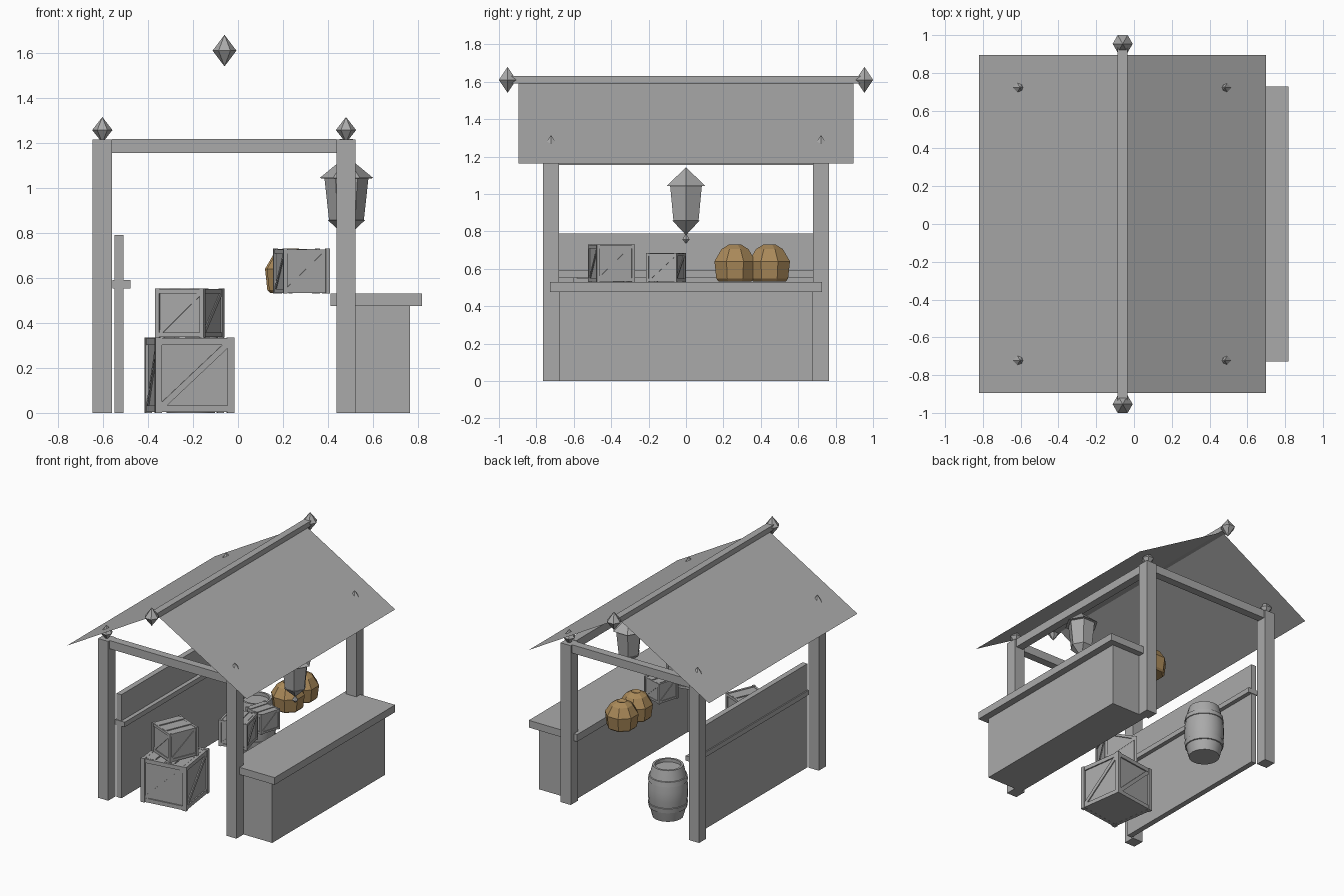
import bpy, bmesh, math
from mathutils import Matrix, Vector

if "Cube" in bpy.data.objects:
    bpy.data.objects.remove(bpy.data.objects["Cube"])


def material(name, rgb):
    m = bpy.data.materials.new(name)
    m.diffuse_color = (*rgb, 1)
    m.use_nodes = True
    m.node_tree.nodes["Principled BSDF"].inputs["Base Color"].default_value = m.diffuse_color
    return m


GREY = material("plain grey", (0.40, 0.40, 0.40))
GOLD = material("golden brown", (0.40, 0.25, 0.10))


def finish(name, bm, mat=GREY, matrix=Matrix()):
    me = bpy.data.meshes.new(name)
    bm.to_mesh(me)
    bm.free()
    me.materials.append(mat)
    ob = bpy.data.objects.new(name, me)
    ob.matrix_world = matrix
    bpy.context.collection.objects.link(ob)
    return ob


def add_box(bm, lo, hi, matrix=Matrix()):
    lo, hi = Vector(lo), Vector(hi)
    m = matrix @ Matrix.Translation((lo + hi) / 2) @ Matrix.Diagonal((*(hi - lo), 1))
    bmesh.ops.create_cube(bm, size=1, matrix=m)


def box(name, lo, hi):
    bm = bmesh.new()
    add_box(bm, lo, hi)
    return finish(name, bm)


def lathe(name, profile, sides, loc, mat=GREY, turn=0.0):
    """Turn a (radius, height) profile around z."""
    bm = bmesh.new()
    rings = []
    for r, z in profile:
        if r == 0:
            rings.append([bm.verts.new((0, 0, z))] * sides)
        else:
            angles = [turn + 2 * math.pi * i / sides for i in range(sides)]
            rings.append([bm.verts.new((r * math.cos(a), r * math.sin(a), z)) for a in angles])
    for a, b in zip(rings, rings[1:]):
        for i in range(sides):
            j = (i + 1) % sides
            bm.faces.new(list(dict.fromkeys((a[i], a[j], b[j], b[i]))))
    bmesh.ops.recalc_face_normals(bm, faces=bm.faces)
    return finish(name, bm, mat, Matrix.Translation(loc))


def crate(name, x, y, z, size, height, degrees):
    """Braced box: inset core, corner posts, rails, diagonals and top planks."""
    bm = bmesh.new()
    h, t = size / 2, size * 0.085
    d = t * 0.45
    add_box(bm, (-h + d, -h + d, 0.004), (h - d, h - d, height - d))
    for sx in (-1, 1):
        for sy in (-1, 1):
            cx, cy = sx * (h - t / 2), sy * (h - t / 2)
            add_box(bm, (cx - t / 2, cy - t / 2, 0), (cx + t / 2, cy + t / 2, height))
    length = math.hypot(size - 2 * t, height - 2 * t)
    slope = math.atan2(height - 2 * t, size - 2 * t)
    for k in range(4):
        turn = Matrix.Rotation(k * math.pi / 2, 4, 'Z')
        for z0 in (0.003, height - t - 0.003):
            add_box(bm, (-h + t, -h + d * 0.3, z0), (h - t, -h + t, z0 + t), turn)
        brace = turn @ Matrix.Translation((0, -h + d, height / 2)) @ Matrix.Rotation(-slope, 4, 'Y')
        add_box(bm, (-length / 2, -d * 0.55, -t * 0.45), (length / 2, d * 0.5, t * 0.45), brace)
    w = (size - 2 * t) / 4
    for i in range(4):
        x0 = -h + t + i * w
        add_box(bm, (x0 + 0.003, -h + d, height - t),
                (x0 + w - 0.003, h - d, height - 0.001 - 0.004 * (i % 2)))
    finish(name, bm, GREY,
           Matrix.Translation((x, y, z)) @ Matrix.Rotation(math.radians(degrees), 4, 'Z'))


# Posts with pointed finials
for px, side in ((-0.603, "back"), (0.48, "counter")):
    for py in (-0.722, 0.722):
        box(side + "_post", (px - 0.043, py - 0.043, 0), (px + 0.043, py + 0.043, 1.215))
        lathe(side + "_post_finial", [(0, 1.2), (0.045, 1.257), (0, 1.315)], 6, (px, py, 0))

# Tie beams
for py in (-0.722, 0.722):
    box("cross_beam", (-0.56, py - 0.03, 1.155), (0.437, py + 0.03, 1.218))
box("lantern_beam", (0.45, -0.68, 1.155), (0.51, 0.68, 1.218))

# Roof: two thin sheets, ridge beam and ridge finials
bm = bmesh.new()
for ex in (-0.82, 0.70):
    pts = [(-0.06, -0.895, 1.6), (ex, -0.895, 1.162), (ex, 0.895, 1.162), (-0.06, 0.895, 1.6)]
    if ex < 0:
        pts.reverse()
    bm.faces.new([bm.verts.new(p) for p in pts])
finish("roof_sheets", bm)
box("ridge_beam", (-0.087, -0.935, 1.59), (-0.034, 0.935, 1.63))
for py in (-0.954, 0.954):
    lathe("ridge_finial", [(0, 1.54), (0.053, 1.61), (0, 1.68)], 6, (-0.06, py, 0))

# Counter
box("counter_body", (0.46, -0.68, 0), (0.765, 0.68, 0.477))
box("counter_top", (0.41, -0.727, 0.475), (0.818, 0.727, 0.53))

# Back wall and its rail
box("back_wall", (-0.549, -0.68, 0), (-0.508, 0.68, 0.79))
box("back_wall_rail", (-0.558, -0.685, 0.553), (-0.477, 0.685, 0.59))

# Hanging lantern
lathe("lantern_cap", [(0, 1.04), (0.12, 1.043), (0, 1.142)], 6, (0.482, 0, 0))
lathe("lantern_glass", [(0, 0.85), (0.077, 0.853), (0.098, 1.045), (0, 1.05)], 6, (0.482, 0, 0))
lathe("lantern_base", [(0, 0.78), (0.083, 0.857), (0, 0.86)], 6, (0.482, 0, 0))
lathe("lantern_tip", [(0, 0.733), (0.022, 0.757), (0, 0.79)], 6, (0.482, 0, 0))

# Crates
crate("large_floor_crate", -0.216, -0.45, 0, 0.354, 0.335, 8)
crate("stacked_crate", -0.215, -0.45, 0.335, 0.236, 0.218, -23)
crate("goods_crate_large", 0.282, -0.398, 0.53, 0.21, 0.2, 13)
crate("goods_crate_small", 0.285, -0.107, 0.53, 0.171, 0.155, -17)

# Round golden goods
goods = [(0, 0.533), (0.095, 0.533), (0.108, 0.547), (0.119, 0.64),
         (0.078, 0.705), (0.035, 0.73), (0, 0.718)]
for gx, gy in ((0.238, 0.262), (0.23, 0.446)):
    lathe("round_goods", goods, 8, (gx, gy, 0), GOLD, math.pi / 8)

# Barrel with raised hoops and a recessed lid
barrel = lathe("barrel", [
    (0, 0.0), (0.108, 0.0), (0.116, 0.03), (0.127, 0.075), (0.134, 0.077), (0.139, 0.112),
    (0.134, 0.114), (0.139, 0.16), (0.140, 0.195), (0.139, 0.23), (0.134, 0.276), (0.139, 0.278),
    (0.134, 0.313), (0.127, 0.315), (0.116, 0.36), (0.108, 0.39), (0.092, 0.39), (0.092, 0.365),
    (0, 0.365)], 20, (-0.21, 0.517, 0))
bpy.context.view_layer.objects.active = barrel
barrel.select_set(True)
bpy.ops.object.shade_smooth_by_angle(angle=math.radians(35))
